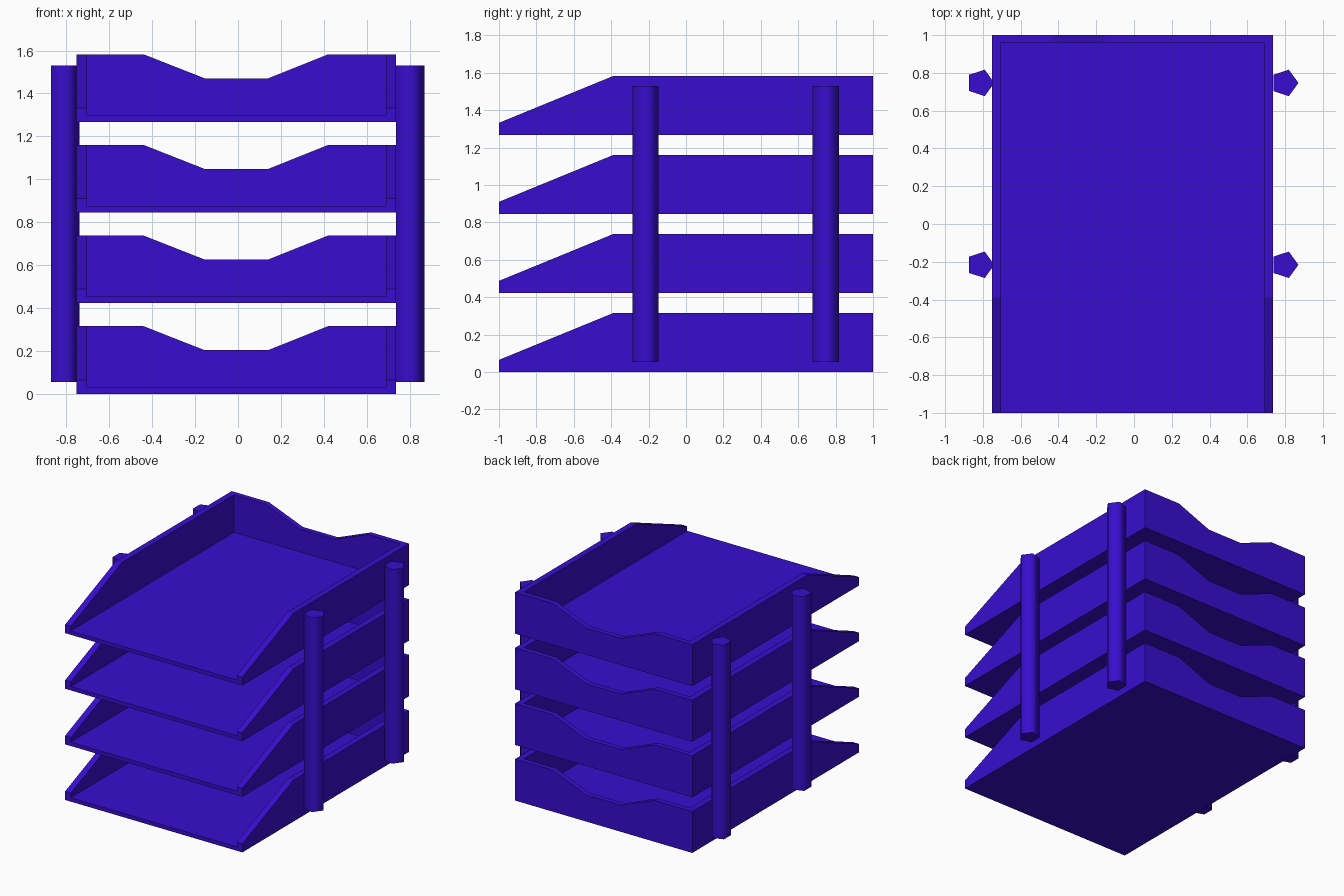
import bpy
import bmesh
import math
from mathutils import Vector

cube = bpy.data.objects.get("Cube")
if cube:
    bpy.data.objects.remove(cube, do_unlink=True)

blue = bpy.data.materials.new("deep_violet_blue")
blue.use_nodes = True
COLOR = (0.04, 0.004, 0.62, 1)
blue.diffuse_color = COLOR
blue.node_tree.nodes["Principled BSDF"].inputs["Base Color"].default_value = COLOR


def add_object(name, mesh):
    obj = bpy.data.objects.new(name, mesh)
    bpy.context.collection.objects.link(obj)
    return obj


def prism(name, points, sweep):
    """Extrude a closed 3D outline along the sweep vector."""
    bm = bmesh.new()
    face = bm.faces.new([bm.verts.new(p) for p in points])
    extruded = bmesh.ops.extrude_face_region(bm, geom=[face], use_keep_orig=True)
    moved = [v for v in extruded["geom"] if isinstance(v, bmesh.types.BMVert)]
    bmesh.ops.translate(bm, verts=moved, vec=Vector(sweep))
    bmesh.ops.recalc_face_normals(bm, faces=bm.faces)
    mesh = bpy.data.meshes.new(name)
    bm.to_mesh(mesh)
    bm.free()
    mesh.materials.append(blue)
    return add_object(name, mesh)


# Tray: side profile swept across, then hollowed and notched at the back
LEFT, RIGHT, HEIGHT = -0.753, 0.737, 0.315
side = [(-1, 0), (1, 0), (1, HEIGHT), (-0.39, HEIGHT), (-1, 0.065)]
tray = prism("tray_1", [(LEFT, y, z) for y, z in side], (RIGHT - LEFT, 0, 0))

inside = [(-0.705, 0.03), (0.69, 0.03), (0.69, 0.5), (-0.705, 0.5)]
notch = [(-0.44, HEIGHT), (-0.155, 0.203), (0.14, 0.203), (0.42, HEIGHT),
         (0.42, 0.5), (-0.44, 0.5)]
cutters = [
    prism("cavity_cutter", [(x, -1.1, z) for x, z in inside], (0, 2.06, 0)),
    prism("notch_cutter", [(x, 0.9, z) for x, z in notch], (0, 0.2, 0)),
]
for cutter in cutters:
    cutter.hide_render = True
    mod = tray.modifiers.new(cutter.name, "BOOLEAN")
    mod.operation = "DIFFERENCE"
    mod.solver = "EXACT"
    mod.object = cutter

# Bake the cuts and discard the cutters
bpy.context.view_layer.update()
depsgraph = bpy.context.evaluated_depsgraph_get()
tray_mesh = bpy.data.meshes.new_from_object(tray.evaluated_get(depsgraph))
tray.modifiers.clear()
tray.data = tray_mesh
for cutter in cutters:
    bpy.data.objects.remove(cutter, do_unlink=True)

# Stack of four trays
for i in range(1, 4):
    add_object(f"tray_{i + 1}", tray_mesh).location.z = 0.4225 * i

# Five-sided posts, all pointing the same way
RADIUS, BOTTOM, TOP = 0.0735, 0.055, 1.53
for side_name, x in (("right", -0.813), ("left", 0.797)):
    for end_name, y in (("front", -0.216), ("back", 0.747)):
        ring = [(x + RADIUS * math.cos(math.tau * k / 5),
                 y + RADIUS * math.sin(math.tau * k / 5), BOTTOM) for k in range(5)]
        post = prism(f"{end_name}_{side_name}_post", ring, (0, 0, TOP - BOTTOM))
        bpy.ops.object.select_all(action="DESELECT")
        post.select_set(True)
        bpy.context.view_layer.objects.active = post
        bpy.ops.object.shade_smooth_by_angle(angle=math.radians(80))
